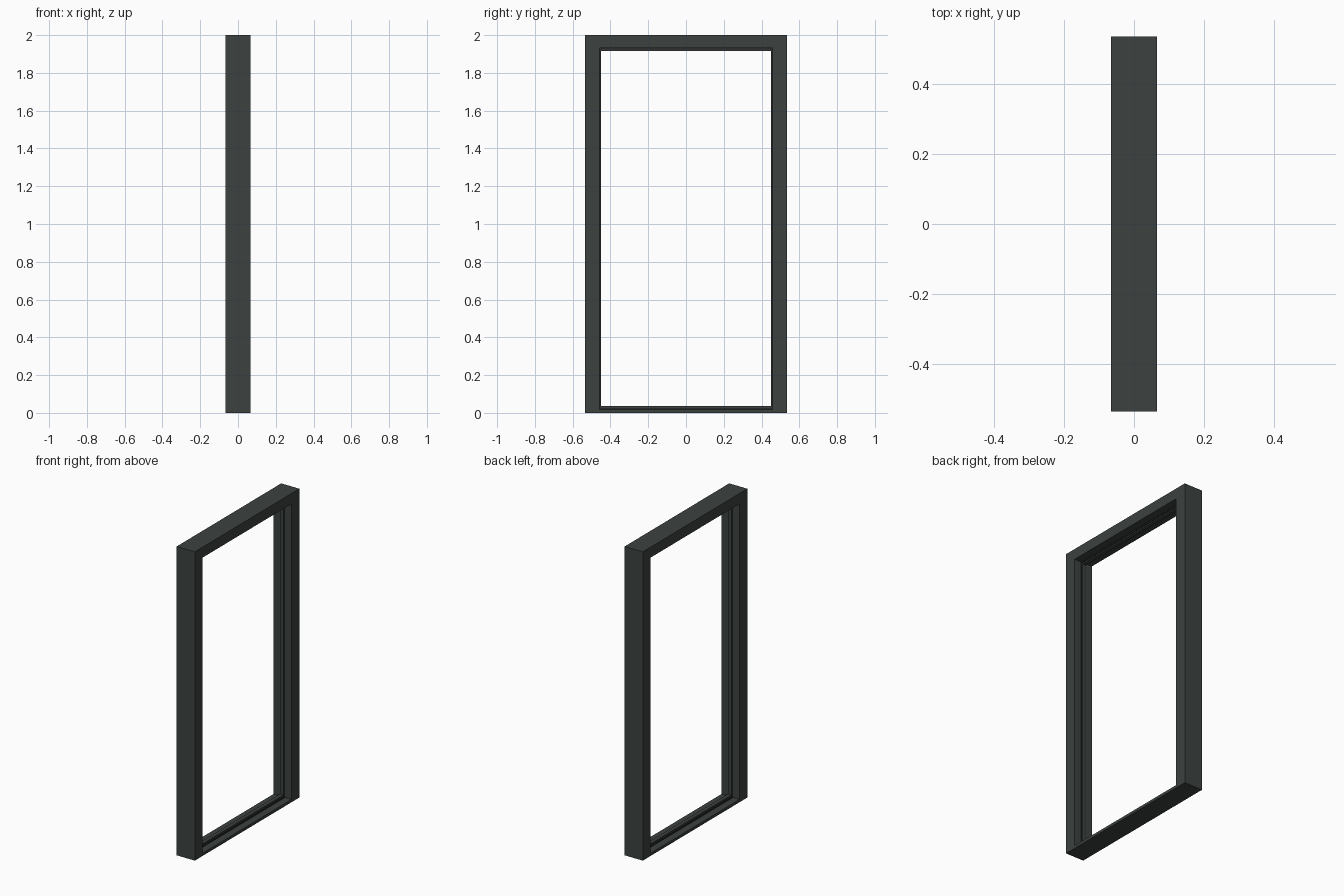
import bpy
import bmesh

cube = bpy.data.objects.get("Cube")
if cube:
    bpy.data.objects.remove(cube, do_unlink=True)


def material(name, rgb):
    m = bpy.data.materials.new(name)
    m.use_nodes = True
    m.diffuse_color = (*rgb, 1)
    m.node_tree.nodes["Principled BSDF"].inputs["Base Color"].default_value = (*rgb, 1)
    return m


def rectangle(half, low, high):
    return [(-half, low), (half, low), (half, high), (-half, high)]


def ring(name, outer, inner, depth, mat):
    """Closed rectangular ring in the y-z plane, extruded evenly about x = 0."""
    bm = bmesh.new()
    loops = [[bm.verts.new((x, y, z)) for y, z in rectangle(*r)]
             for x, r in ((-depth, outer), (depth, outer), (depth, inner), (-depth, inner))]
    for i in range(4):
        a, b = loops[i], loops[(i + 1) % 4]
        for j in range(4):
            k = (j + 1) % 4
            bm.faces.new((a[j], a[k], b[k], b[j]))
    bmesh.ops.recalc_face_normals(bm, faces=bm.faces)
    mesh = bpy.data.meshes.new(name)
    bm.to_mesh(mesh)
    bm.free()
    mesh.materials.append(mat)
    obj = bpy.data.objects.new(name, mesh)
    bpy.context.collection.objects.link(obj)
    return obj


frame_grey = material("dark green grey", (0.045, 0.054, 0.052))
seal_grey = material("seal charcoal", (0.022, 0.023, 0.023))

# Rectangles are half width, bottom and top
opening = (0.457, 0.018, 1.932)
stop_edge = (0.449, 0.036, 1.916)
seal_edge = (0.453, 0.026, 1.924)

# Jambs, header and sill as one surround
ring("door_frame", (0.535, 0, 2), opening, 0.065, frame_grey)
# Raised stop around the middle of the opening
ring("door_stop", opening, stop_edge, 0.012, frame_grey)
# Thin seal beside the stop
ring("weather_seal", opening, seal_edge, 0.018, seal_grey)
